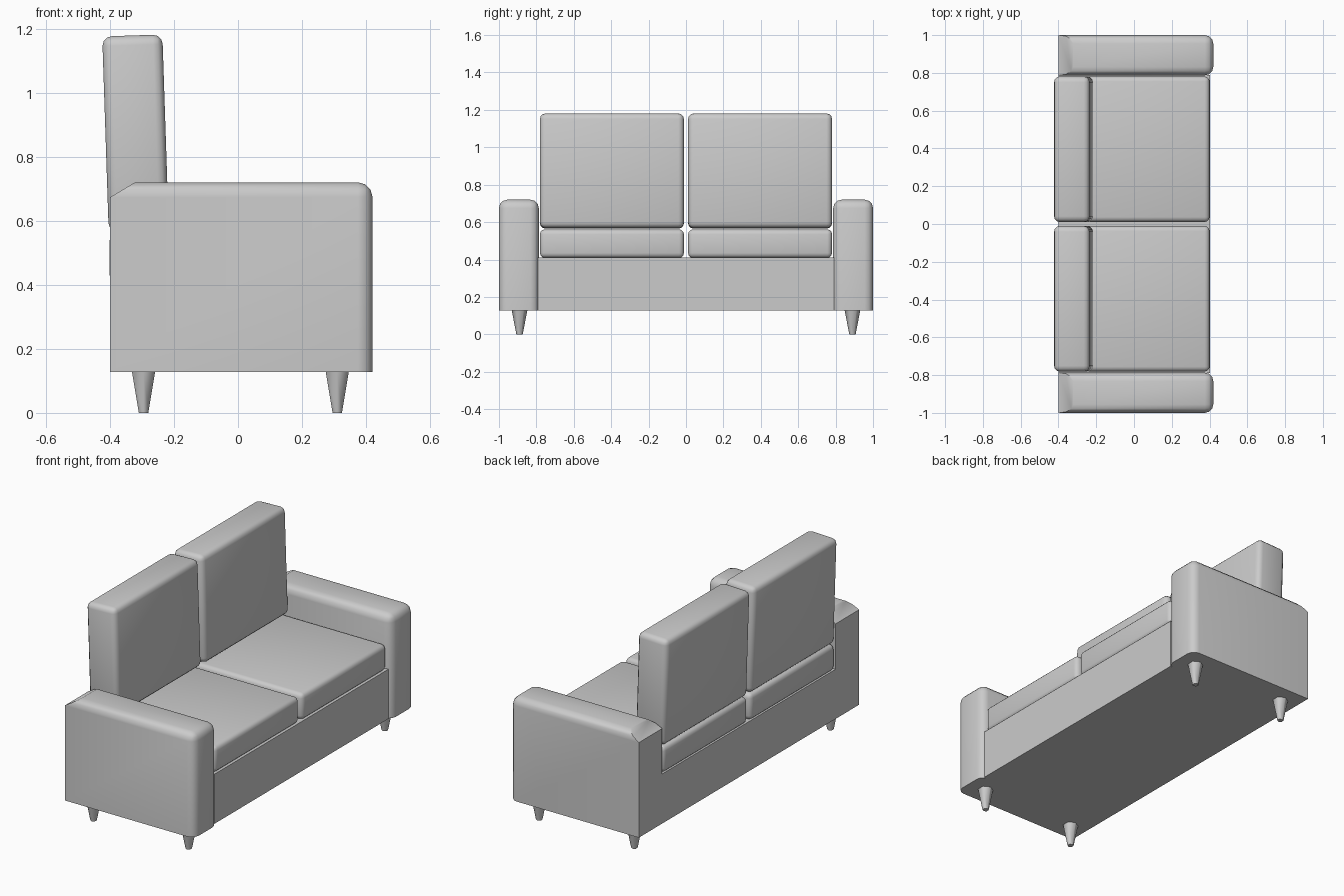
import bpy, bmesh, math
from mathutils import Vector

if "Cube" in bpy.data.objects:
    bpy.data.objects.remove(bpy.data.objects["Cube"])


def finish(bm, name, loc=(0, 0, 0), rot=(0, 0, 0), angle=35):
    bmesh.ops.recalc_face_normals(bm, faces=bm.faces)
    me = bpy.data.meshes.new(name)
    bm.to_mesh(me)
    bm.free()
    ob = bpy.data.objects.new(name, me)
    bpy.context.collection.objects.link(ob)
    ob.location, ob.rotation_euler = loc, rot
    bpy.ops.object.select_all(action='DESELECT')
    bpy.context.view_layer.objects.active = ob
    ob.select_set(True)
    bpy.ops.object.shade_smooth_by_angle(angle=math.radians(angle))
    return ob


def box(lo, hi):
    """New bmesh box spanning two corners."""
    bm = bmesh.new()
    bmesh.ops.create_cube(bm, size=1)
    for v in bm.verts:
        v.co = Vector([l + (c + 0.5) * (h - l) for l, h, c in zip(lo, hi, v.co)])
    return bm


def bevel(bm, edges, offset, segments):
    bmesh.ops.bevel(bm, geom=edges, offset=offset, segments=segments,
                    profile=0.5, affect='EDGES', clamp_overlap=True)


def cushion(name, size, loc, tilt, radius):
    h = [s / 2 for s in size]
    bm = box([-s for s in h], h)
    bevel(bm, bm.edges[:], radius, 3)
    finish(bm, name, loc, (0, tilt, 0))


# Base between the arms
finish(box((-0.4, -0.79, 0.127), (0.403, 0.79, 0.412)), "base")

for side, label in ((-1, "front"), (1, "rear")):
    # Arm: rounded top and seat-facing end, flat back with a sloped top corner
    y0, y1 = sorted((side * 0.787, side * 1.0))
    arm = box((-0.4, y0, 0.127), (0.42, y1, 0.72))

    def rounded(e):
        a, b = e.verts[0].co, e.verts[1].co
        low = a.z < 0.2 and b.z < 0.2
        back = a.x < 0 and b.x < 0
        return not low and not back
    bevel(arm, [e for e in arm.edges if rounded(e)], 0.045, 3)
    bmesh.ops.bisect_plane(arm, geom=arm.verts[:] + arm.edges[:] + arm.faces[:],
                           plane_co=(-0.4, 0, 0.673), plane_no=(-0.045, 0, 0.075),
                           clear_outer=True)
    bmesh.ops.holes_fill(arm, edges=[e for e in arm.edges if e.is_boundary], sides=0)
    finish(arm, label + "_arm")

    # Seat and back cushions
    cushion(label + "_seat_cushion", (0.802, 0.77, 0.152),
            (-0.001, side * 0.396, 0.485), 0, 0.026)
    cushion(label + "_back_cushion", (0.188, 0.77, 0.612),
            (-0.32, side * 0.396, 0.873), math.radians(-1.9), 0.03)

    # Tapered six-sided legs
    for x, end in ((-0.295, "back"), (0.31, "seat")):
        bm = bmesh.new()
        bmesh.ops.create_cone(bm, cap_ends=True, segments=6, radius1=0.017,
                              radius2=0.042, depth=0.13)
        ys = [v.co.y for v in bm.verts]
        turn = 0 if max(ys) > 0.0415 else math.pi / 2
        finish(bm, f"{label}_{end}_leg", (x, side * 0.89, 0.065), (0, 0, turn), 65)
